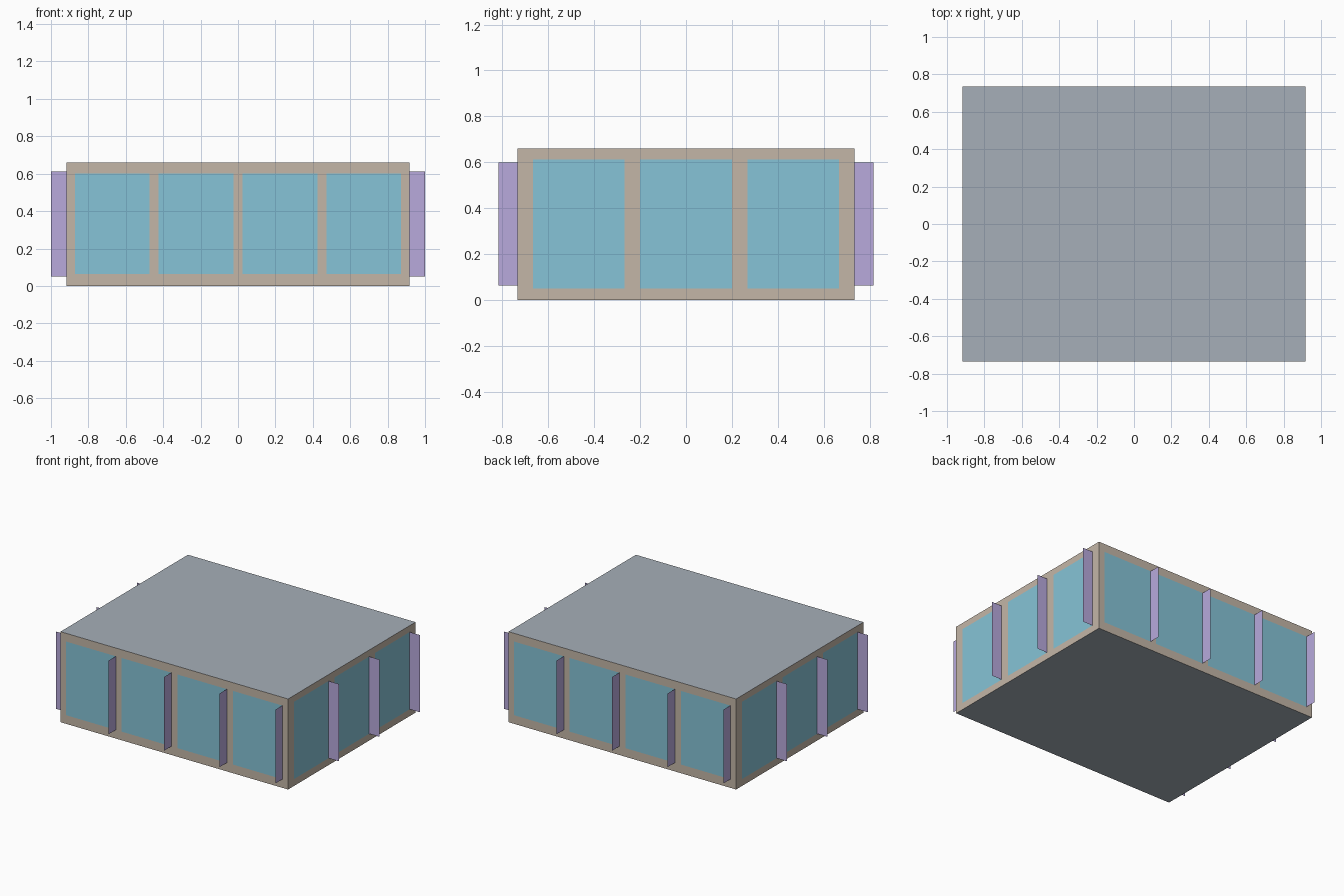
import bpy, bmesh
from math import pi
from mathutils import Matrix, Vector

if "Cube" in bpy.data.objects:
    bpy.data.objects.remove(bpy.data.objects["Cube"])

HX, HY, H, FIN = 0.918, 0.734, 0.66, 0.082


def material(name, rgb):
    m = bpy.data.materials.new(name)
    m.diffuse_color = (*rgb, 1)
    m.use_nodes = True
    m.node_tree.nodes["Principled BSDF"].inputs["Base Color"].default_value = m.diffuse_color
    return m


def finish(bm, name, mat):
    bmesh.ops.remove_doubles(bm, verts=bm.verts, dist=1e-5)
    me = bpy.data.meshes.new(name)
    bm.to_mesh(me)
    bm.free()
    me.materials.append(mat)
    ob = bpy.data.objects.new(name, me)
    bpy.context.collection.objects.link(ob)


def quad(bm, rot, pts):
    bm.faces.new([bm.verts.new(rot @ Vector(p)) for p in pts])


walls, windows, fins, slabs = [bmesh.new() for _ in range(4)]


def facade(turn, half, depth, count, pitch, width, z0, z1):
    """One wall built as seen from the front, then turned about z."""
    rot = Matrix.Rotation(turn * pi / 2, 3, 'Z')
    us = [-half]
    for i in range(count):
        c = (i - (count - 1) / 2) * pitch
        us += [c - width / 2, c + width / 2]
        # thin sheet fin along the right edge of each window
        u = c + width / 2
        quad(fins, rot, [(u, -depth, z0), (u, -depth - FIN, z0),
                         (u, -depth - FIN, z1), (u, -depth, z1)])
    us.append(half)
    zs = [0, z0, z1, H]
    for i in range(len(us) - 1):
        for j in range(3):
            bm = windows if i % 2 and j == 1 else walls
            a, b, lo, hi = us[i], us[i + 1], zs[j], zs[j + 1]
            quad(bm, rot, [(a, -depth, lo), (b, -depth, lo),
                           (b, -depth, hi), (a, -depth, hi)])


# Long walls (front, back) and short walls (right, left)
for turn in (0, 2):
    facade(turn, HX, HY, 4, 0.448, 0.40, 0.063, 0.60)
for turn in (1, 3):
    facade(turn, HY, HX, 3, 0.467, 0.40, 0.05, 0.613)

# Flat roof and floor
flat = [(-HX, -HY), (HX, -HY), (HX, HY), (-HX, HY)]
ident = Matrix.Identity(3)
quad(slabs, ident, [(x, y, H) for x, y in flat])
quad(slabs, ident, [(x, y, 0) for x, y in reversed(flat)])

finish(walls, "walls", material("wall_beige", (0.55, 0.47, 0.39)))
finish(windows, "window_panes", material("glass_blue", (0.24, 0.55, 0.68)))
finish(fins, "shade_fins", material("fin_lilac", (0.48, 0.40, 0.72)))
finish(slabs, "roof_and_floor", material("slab_grey", (0.38, 0.43, 0.48)))
